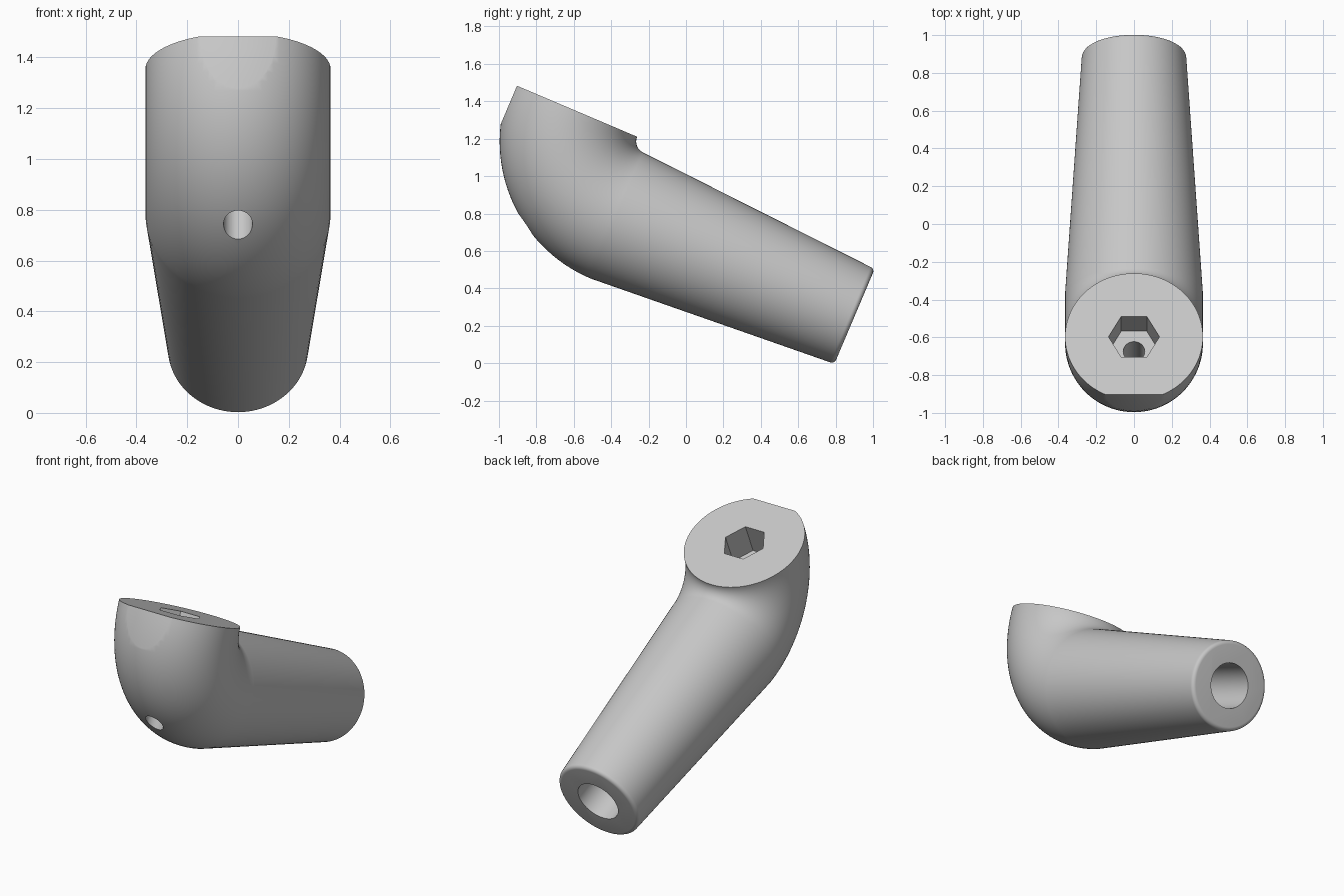
import bpy, bmesh
from math import sin, cos, pi, radians
from mathutils import Matrix, Vector

cube = bpy.data.objects.get("Cube")
if cube:
    bpy.data.objects.remove(cube, do_unlink=True)

# Local frame: y runs along the arm, z is normal to the top face,
# origin at the centre of the top face.
TILT = Matrix.Translation((0, -0.597, 1.353)) @ Matrix.Rotation(radians(-23), 4, 'X')
SIDES, BEND, RADIUS = 96, 0.43, 0.365
END, END_RADIUS, FILLET = 1.81, 0.277, 0.025

grey = bpy.data.materials.new("plain grey")
grey.use_nodes = True
colour = (0.57, 0.57, 0.57, 1)
grey.diffuse_color = colour
grey.node_tree.nodes["Principled BSDF"].inputs["Base Color"].default_value = colour


def add_object(name, bm):
    bmesh.ops.recalc_face_normals(bm, faces=bm.faces)
    mesh = bpy.data.meshes.new(name)
    bm.to_mesh(mesh)
    bm.free()
    mesh.materials.append(grey)
    obj = bpy.data.objects.new(name, mesh)
    obj.matrix_world = TILT
    bpy.context.collection.objects.link(obj)
    return obj


# Stations along the path: centre, outward direction, radius
stations = []
steps = 32
for i in range(steps + 1):
    t = i / steps * pi / 2
    out = Vector((0, -cos(t), -sin(t)))
    stations.append((Vector((0, BEND, 0)) + out * BEND, out, RADIUS))
down = Vector((0, 0, -1))
for i in range(7):
    t = i / 6 * pi / 2
    y = END - FILLET + FILLET * sin(t)
    r = END_RADIUS - FILLET + FILLET * cos(t)
    stations.append((Vector((0, y, -BEND)), down, r))

# Elbow head and tapered arm as one skinned tube
bm = bmesh.new()
rings = []
for centre, out, r in stations:
    rings.append([bm.verts.new(centre + out * r * cos(2 * pi * k / SIDES)
                               + Vector((r * sin(2 * pi * k / SIDES), 0, 0)))
                  for k in range(SIDES)])
for a, b in zip(rings, rings[1:]):
    for k in range(SIDES):
        n = (k + 1) % SIDES
        bm.faces.new((a[k], a[n], b[n], b[k]))
bm.faces.new(rings[0])
bm.faces.new(rings[-1])
body = add_object("elbow_arm", bm)


def prism_cutter(name, sides, radius, start, end):
    """Prism running between two points."""
    start, end = Vector(start), Vector(end)
    axis = end - start
    turn = Vector((0, 0, 1)).rotation_difference(axis).to_matrix().to_4x4()
    bm = bmesh.new()
    bmesh.ops.create_cone(bm, cap_ends=True, segments=sides, radius1=radius,
                          radius2=radius, depth=axis.length,
                          matrix=Matrix.Translation((start + end) / 2) @ turn)
    # a corner of the hexagon must lie on the x axis
    if sides == 6:
        if not any(abs(abs(v.co.x) - radius) < 1e-4 for v in bm.verts):
            bmesh.ops.rotate(bm, verts=bm.verts, cent=start,
                             matrix=Matrix.Rotation(pi / 6, 3, 'Z'))
    return add_object(name, bm)


# Flat on the front of the head
bm = bmesh.new()
bmesh.ops.create_cube(bm, size=1, matrix=Matrix.Translation((0, -0.833, 0)) @
                      Matrix.Diagonal((2, 1, 2, 1)))
cutters = [
    add_object("front_flat_cutter", bm),
    prism_cutter("hex_socket_cutter", 6, 0.135, (0, 0, -0.2), (0, 0, 0.1)),
    prism_cutter("bolt_hole_cutter", 48, 0.057, (0, 0, -0.9), (0, 0, -0.1)),
    prism_cutter("arm_bore_cutter", 64, 0.139, (0, 0.9, -BEND), (0, 2, -BEND)),
]
for cutter in cutters:
    cutter.hide_render = True
    mod = body.modifiers.new(cutter.name, 'BOOLEAN')
    mod.operation = 'DIFFERENCE'
    mod.solver = 'EXACT'
    mod.object = cutter

# Apply the cuts, drop the cutters, shade smooth with sharp edges
bpy.ops.object.select_all(action='DESELECT')
body.select_set(True)
bpy.context.view_layer.objects.active = body
bpy.ops.object.convert(target='MESH')
for cutter in cutters:
    bpy.data.objects.remove(cutter, do_unlink=True)
bpy.ops.object.shade_smooth_by_angle(angle=radians(30))
